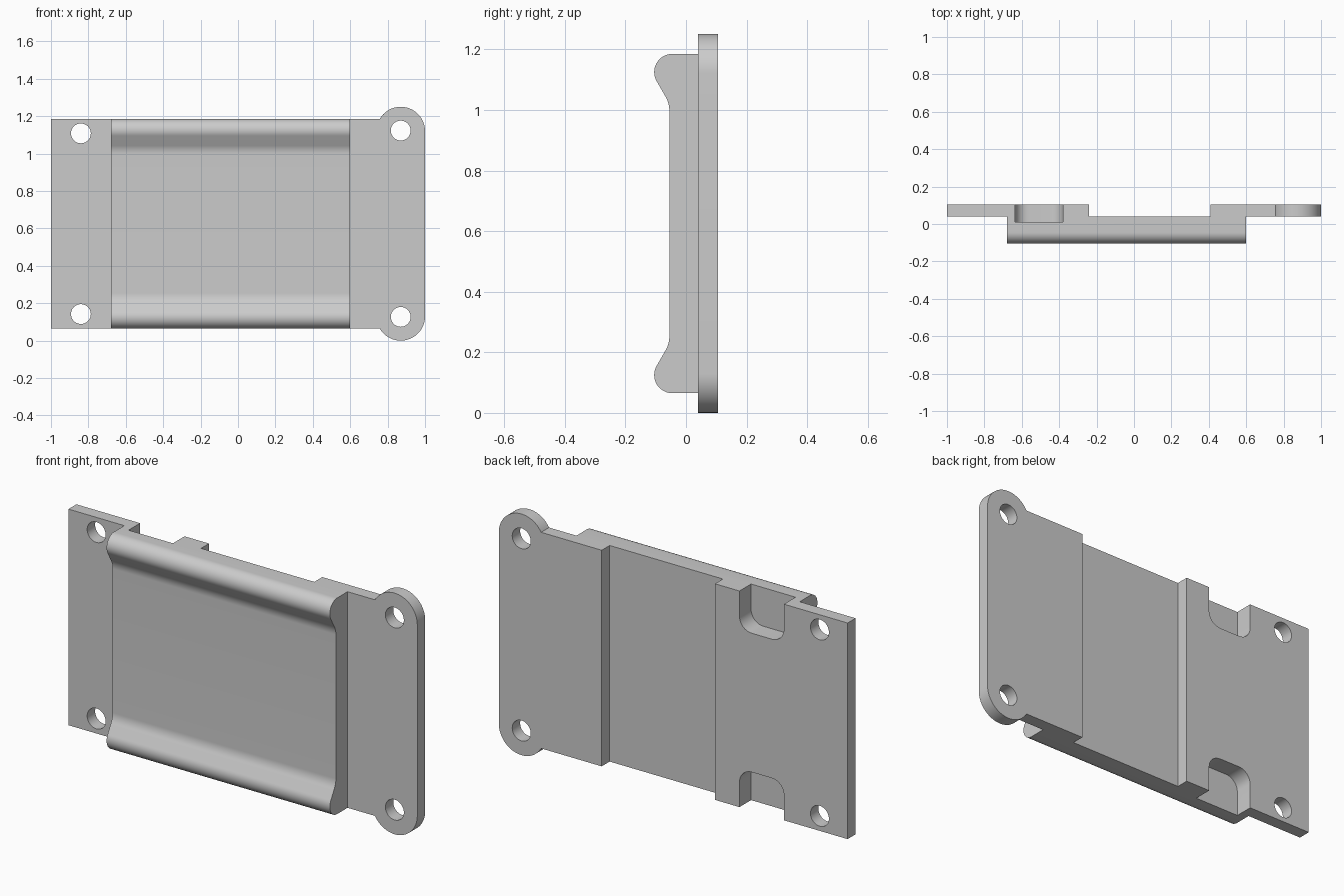
import bpy, bmesh
from math import sin, cos, radians
from mathutils import Vector

cube = bpy.data.objects.get("Cube")
if cube:
    bpy.data.objects.remove(cube, do_unlink=True)

grey = bpy.data.materials.new("plain grey")
grey.use_nodes = True
colour = (0.6, 0.6, 0.6, 1)
grey.diffuse_color = colour
grey.node_tree.nodes["Principled BSDF"].inputs["Base Color"].default_value = colour

MID = 0.625                    # height of the mirror plane
BOTTOM, TOP = 0.065, 1.185     # panel edges
FRONT, BACK = 0.04, 0.105      # flange thickness


def arc(cx, cy, r, start, end, steps=16):
    angles = [radians(start + (end - start) * i / steps) for i in range(steps + 1)]
    return [(cx + r * cos(a), cy + r * sin(a)) for a in angles]


def mirrored(points):
    """Close an upper half outline with its reflection below the middle."""
    return points + [(u, 2 * MID - z) for u, z in reversed(points)]


def prism(name, outline, axis, start, end):
    """Extrude an outline (u, z) along x or y."""
    bm = bmesh.new()
    place = (lambda u, z: (start, u, z)) if axis == "x" else (lambda u, z: (u, start, z))
    face = bm.faces.new([bm.verts.new(place(u, z)) for u, z in outline])
    shift = Vector((end - start, 0, 0)) if axis == "x" else Vector((0, end - start, 0))
    new = bmesh.ops.extrude_face_region(bm, geom=[face])["geom"]
    bmesh.ops.translate(bm, vec=shift, verts=[v for v in new if isinstance(v, bmesh.types.BMVert)])
    bmesh.ops.recalc_face_normals(bm, faces=bm.faces)
    mesh = bpy.data.meshes.new(name)
    bm.to_mesh(mesh)
    bm.free()
    mesh.materials.append(grey)
    obj = bpy.data.objects.new(name, mesh)
    bpy.context.collection.objects.link(obj)
    return obj


def combine(target, tool, operation):
    mod = target.modifiers.new(operation, "BOOLEAN")
    mod.operation, mod.solver, mod.object = operation, "EXACT", tool
    bpy.context.view_layer.objects.active = target
    bpy.ops.object.modifier_apply(modifier=mod.name)
    bpy.data.objects.remove(tool, do_unlink=True)


# Central panel with a rounded lip along the top and bottom
lip = [(FRONT, TOP)] + arc(-0.045, 1.125, 0.06, 90, 210)
lip += arc(-0.148, 0.997, 0.093, 30, 0, 8)
panel = prism("mounting_panel", mirrored(lip), "x", -0.68, 0.6)

# Flat flange on one side, eared flange on the other
flat = mirrored([(-1, TOP), (-0.24, TOP)])
combine(panel, prism("flat_flange", flat, "y", FRONT, BACK), "UNION")
eared = mirrored([(0.41, TOP)] + arc(0.87, 1.12, 0.13, 150, 0, 32))
combine(panel, prism("eared_flange", eared, "y", FRONT, BACK), "UNION")

# Screw holes
for x, z in ((-0.84, 1.108), (0.87, 1.123)):
    for height in (z, 2 * MID - z):
        ring = arc(x, height, 0.053, 0, 360, 40)[:-1]
        combine(panel, prism("screw_hole", ring, "y", 0, 0.2), "DIFFERENCE")

# Rounded notches in the back, open at the top and bottom edges
floor, radius = TOP - 0.2, 0.07
notch = [(-0.635, TOP + 0.1)]
notch += arc(-0.635 + radius, floor + radius, radius, 180, 270, 10)
notch += arc(-0.38 - radius, floor + radius, radius, 270, 360, 10)
notch += [(-0.38, TOP + 0.1)]
for outline in (notch, [(x, 2 * MID - z) for x, z in notch]):
    combine(panel, prism("notch", outline, "y", 0.01, 0.2), "DIFFERENCE")

# Smooth curved faces, crisp edges
bpy.ops.object.select_all(action="DESELECT")
panel.select_set(True)
bpy.context.view_layer.objects.active = panel
bpy.ops.object.shade_smooth_by_angle(angle=radians(25))
